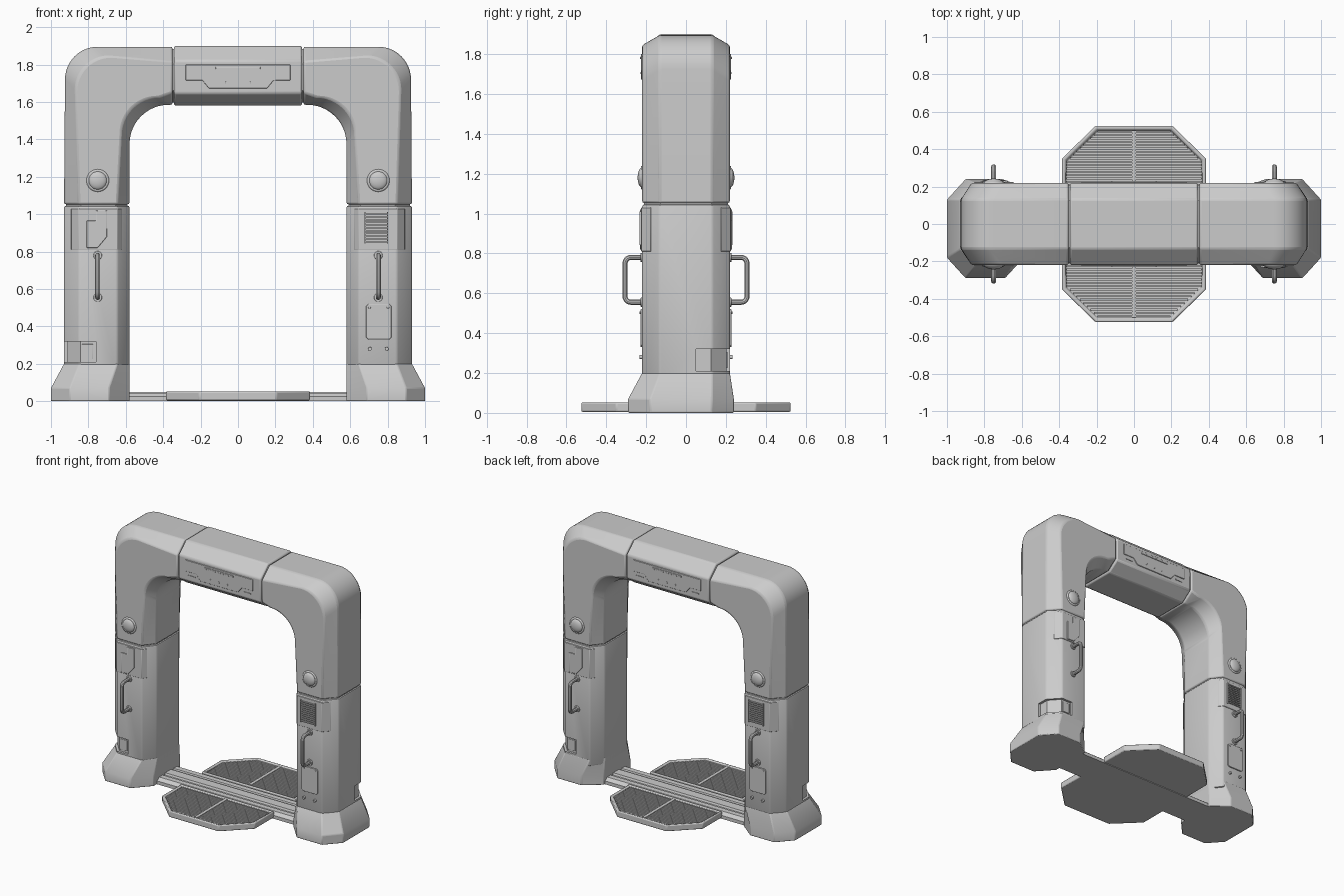
import bpy, bmesh, math
from mathutils import Matrix, Vector

if "Cube" in bpy.data.objects:
    bpy.data.objects.remove(bpy.data.objects["Cube"])

ANG = math.radians(30)


def finish(name, bm, bevel=0.0, segs=2):
    bmesh.ops.recalc_face_normals(bm, faces=bm.faces)
    me = bpy.data.meshes.new(name)
    bm.to_mesh(me)
    bm.free()
    ob = bpy.data.objects.new(name, me)
    bpy.context.collection.objects.link(ob)
    if bevel:
        m = ob.modifiers.new("bevel", 'BEVEL')
        m.width, m.segments, m.limit_method, m.angle_limit = bevel, segs, 'ANGLE', ANG
    smooth(ob)
    return ob


def smooth(ob):
    for p in ob.data.polygons:
        p.use_smooth = True
    ob.data.set_sharp_from_angle(angle=ANG)


def bake(ob):
    dg = bpy.context.evaluated_depsgraph_get()
    me = bpy.data.meshes.new_from_object(ob.evaluated_get(dg))
    if ob.type == 'CURVE':
        new = bpy.data.objects.new(ob.name + "_mesh", me)
        bpy.context.collection.objects.link(new)
        bpy.data.objects.remove(ob)
        ob = new
    else:
        ob.modifiers.clear()
        ob.data = me
    smooth(ob)
    return ob


def turned(ob, name=None):
    """Half-turn copy: the back repeats the front rotated about z."""
    c = ob.copy()
    c.name = name or ob.name + "_back"
    c.rotation_euler.z = math.pi
    bpy.context.collection.objects.link(c)
    return c


def loft(name, rings, bevel=0.0):
    bm = bmesh.new()
    vs = [[bm.verts.new(p) for p in r] for r in rings]
    n = len(vs[0])
    for a, b in zip(vs, vs[1:]):
        for i in range(n):
            bm.faces.new((a[i], a[(i + 1) % n], b[(i + 1) % n], b[i]))
    bm.faces.new(vs[0])
    bm.faces.new(vs[-1])
    return finish(name, bm, bevel)


def prism(name, pts, axis, a, b, bevel=0.0):
    put = {'x': lambda p, t: (t, p[0], p[1]), 'y': lambda p, t: (p[0], t, p[1]),
           'z': lambda p, t: (p[0], p[1], t)}[axis]
    return loft(name, [[put(p, t) for p in pts] for t in (a, b)], bevel)


def rect(x0, x1, y0, y1):
    return [(x0, y0), (x1, y0), (x1, y1), (x0, y1)]


def disc(name, x, z, r, y0, y1, n=24):
    pts = [(x + r * math.cos(2 * math.pi * i / n), z + r * math.sin(2 * math.pi * i / n)) for i in range(n)]
    return prism(name, pts, 'y', y0, y1, r * 0.12)


def section(I, O, sx=1, inset=0.0):
    """Eight-sided frame section between inner and outer edge points (x, z)."""
    I, O = Vector(I), Vector(O)
    d = (O - I).normalized()
    I, O = I + d * inset, O - d * inset
    w, f = 0.22 - inset, 0.132 - inset * 0.5
    prof = [(I, -f), (I + d * .065, -w), (O - d * .08, -w), (O, -f),
            (O, f), (O - d * .08, w), (I + d * .065, w), (I, f)]
    return [(sx * p.x, y, p.y) for p, y in prof]


def leg_at(z):
    return (0.58, z), (0.93, z)


def top_at(x):
    return (x, 1.585), (x, 1.895)


corner = []
for i in range(13):
    t = math.pi / 2 * i / 12
    c, s = math.cos(t), math.sin(t)
    corner.append(((0.37 + 0.21 * c, 1.375 + 0.21 * s), (0.75 + 0.175 * c, 1.72 + 0.175 * s)))

# Arch: lower legs, bent upper arms, centre block and recessed seams
cutter = prism("pocket_cutter", [(-.76, -.3), (-.76, -.203), (-.843, -.203), (-.912, -.125),
                                 (-.912, -.05), (-1.05, -.05), (-1.05, -.3)], 'z', 0.21, 0.32)
cutter.hide_render = True
leg = loft("left_leg", [section(*leg_at(z), -1) for z in (0.15, 1.045)], 0.01)
m = leg.modifiers.new("pocket", 'BOOLEAN')
m.object, m.operation, m.solver = cutter, 'DIFFERENCE', 'EXACT'
leg = bake(leg)
bpy.data.objects.remove(cutter)
turned(leg, "right_leg")
arm = loft("right_arm", [section(*s) for s in [leg_at(1.053)] + corner + [top_at(0.35)]], 0.01)
turned(arm, "left_arm")
loft("centre_block", [section((x, 1.58), (x, 1.9)) for x in (-0.342, 0.342)], 0.01)
turned(loft("top_seam", [section(*top_at(x), 1, .012) for x in (0.31, 0.38)]))
turned(loft("leg_seam", [section(*leg_at(z), 1, .01) for z in (1.0, 1.1)]))

# Flared feet, slightly deeper at the front
for sx, side in ((1, "right"), (-1, "left")):
    base = [(.58, -.17), (.69, -.29), (.9, -.29), (1, -.18), (1, .13), (.9, .24), (.7, .24), (.58, .145)]
    loft(side + "_foot", [[(sx * x, y, z) for x, y in base] for z in (0, 0.07)]
         + [section(*leg_at(0.2), sx)], 0.006)

# Ground beam between the feet
half = [(.13, 0), (.13, .025), (.105, .045), (.065, .045), (.06, .036), (.04, .036), (.034, .05)]
prism("ground_beam", half + [(-y, z) for y, z in reversed(half)], 'x', -0.62, 0.62)

# Grated step plates, front and back
bm = bmesh.new()
oct_pts = [(-.385, -.12), (-.385, -.35), (-.205, -.525), (.205, -.525), (.385, -.35), (.385, -.12)]
f = bm.faces.new([bm.verts.new((x, y, .005)) for x, y in oct_pts])
ex = bmesh.ops.extrude_face_region(bm, geom=[f])
bmesh.ops.translate(bm, vec=(0, 0, .047), verts=[v for v in ex['geom'] if isinstance(v, bmesh.types.BMVert)])
if f.is_valid is False or not any(fc for fc in bm.faces if all(abs(v.co.z - .005) < 1e-5 for v in fc.verts)):
    bm.faces.new([v for v in bm.verts if abs(v.co.z - .005) < 1e-5])
bmesh.ops.recalc_face_normals(bm, faces=bm.faces)
top = [fc for fc in bm.faces if all(abs(v.co.z - .052) < 1e-5 for v in fc.verts)]
bmesh.ops.inset_region(bm, faces=top, thickness=.022, depth=0)
bmesh.ops.inset_region(bm, faces=top, thickness=.005, depth=-.022)
turned(finish("step_plate", bm, 0.007))
bm = bmesh.new()


def add_box(bm, c, s):
    bmesh.ops.create_cube(bm, size=1, matrix=Matrix.Translation(c) @ Matrix.Diagonal((*s, 1)))


for i in range(20):
    y = 0.155 + i * 0.0178
    h = min(0.36, 0.385 - (y + .007 - 0.35) * 1.03 - 0.034)
    for s in (1, -1):
        add_box(bm, (s * (h + .012) / 2, -y, .037), (h - .012, .010, .018))
add_box(bm, (0, -.321, .038), (.024, .36, .025))
turned(finish("step_grating", bm))

# Parts on both legs: lamps, wrapped panels, grab handles
for sx, side in ((1, "right"), (-1, "left")):
    x = 0.75 * sx
    turned(disc(side + "_lamp_ring", x, 1.18, .061, -.21, -.226, 32))
    bm = bmesh.new()
    bmesh.ops.create_uvsphere(bm, u_segments=32, v_segments=16, radius=.049,
                              matrix=Matrix.Translation((x, -.222, 1.18)) @ Matrix.Diagonal((1, .42, 1, 1)))
    turned(finish(side + "_lamp_dome", bm))
    wrap = [(.62, -.19), (.645, -.2245), (.852, -.2245), (.893, -.178), (.87, -.16), (.64, -.16)]
    turned(prism(side + "_panel", [(sx * a, b) for a, b in wrap], 'z', .81, 1.03, .003))
    cu = bpy.data.curves.new(side + "_handle", 'CURVE')
    cu.dimensions, cu.bevel_depth, cu.bevel_resolution = '3D', .0135, 3
    path = [(x, -.20, .555)]
    for cz, a0 in ((.585, -90), (.75, 0)):
        for i in range(6):
            a = math.radians(a0 + 18 * i)
            path.append((x, -.276 - .03 * math.cos(a), cz + .03 * math.sin(a)))
    path.append((x, -.20, .78))
    sp = cu.splines.new('POLY')
    sp.points.add(len(path) - 1)
    for p, co in zip(sp.points, path):
        p.co = (*co, 1)
    ob = bpy.data.objects.new(side + "_handle", cu)
    bpy.context.collection.objects.link(ob)
    turned(bake(ob))
    for z in (.555, .78):
        turned(disc(side + "_handle_foot", x, z, .023, -.21, -.228))

# Left panel: notched cover; right panel: louvred vent
notch = [(-.70, 1.02), (-.76, 1.02), (-.76, .965), (-.81, .965), (-.81, .82), (-.75, .82), (-.70, .88)]
turned(prism("notched_cover", notch, 'y', -.21, -.231, .003))
bm = bmesh.new()
for i in range(11):
    add_box(bm, (.74, -.227, .853 + .0147 * i), (.116, .012, .008))
for xx in (.68, .80):
    add_box(bm, (xx, -.227, .9265), (.006, .013, .168))
turned(finish("vent_louvres", bm))

# Service plate with screws and two studs below
a, b, lo, hi, c = .685, .82, .33, .52, .012
turned(prism("service_plate", [(a + c, lo), (b - c, lo), (b, lo + c), (b, hi - c), (b - c, hi),
                               (a + c, hi), (a, hi - c), (a, lo + c)], 'y', -.21, -.228, .002))
for xx in (a + .018, b - .018):
    turned(disc("plate_screw", xx, hi - .018, .007, -.22, -.232, 10))
for xx in (.705, .795):
    turned(disc("stud", xx, .28, .010, -.21, -.234, 12))

# Pocket insert
turned(prism("pocket_insert", rect(-.835, -.775, .225, .305), 'y', -.19, -.208, .002))

# Stepped sign panel on the centre block, with slot and rivets
p = [(.28, 1.80), (.28, 1.715), (.19, 1.715), (.155, 1.672)]
turned(prism("sign_panel", p + [(-x, z) for x, z in reversed(p)], 'y', -.21, -.2255, .003))
turned(prism("sign_slot", rect(-.12, .12, 1.775, 1.787), 'y', -.21, -.230, .002))
for xx in (-.07, 0, .07):
    turned(disc("sign_rivet", xx, 1.705, .006, -.21, -.229, 10))
for s in (1, -1):
    turned(prism("sign_tab", rect(*sorted((s * .2, s * .26)), 1.683, 1.69), 'y', -.21, -.224))
